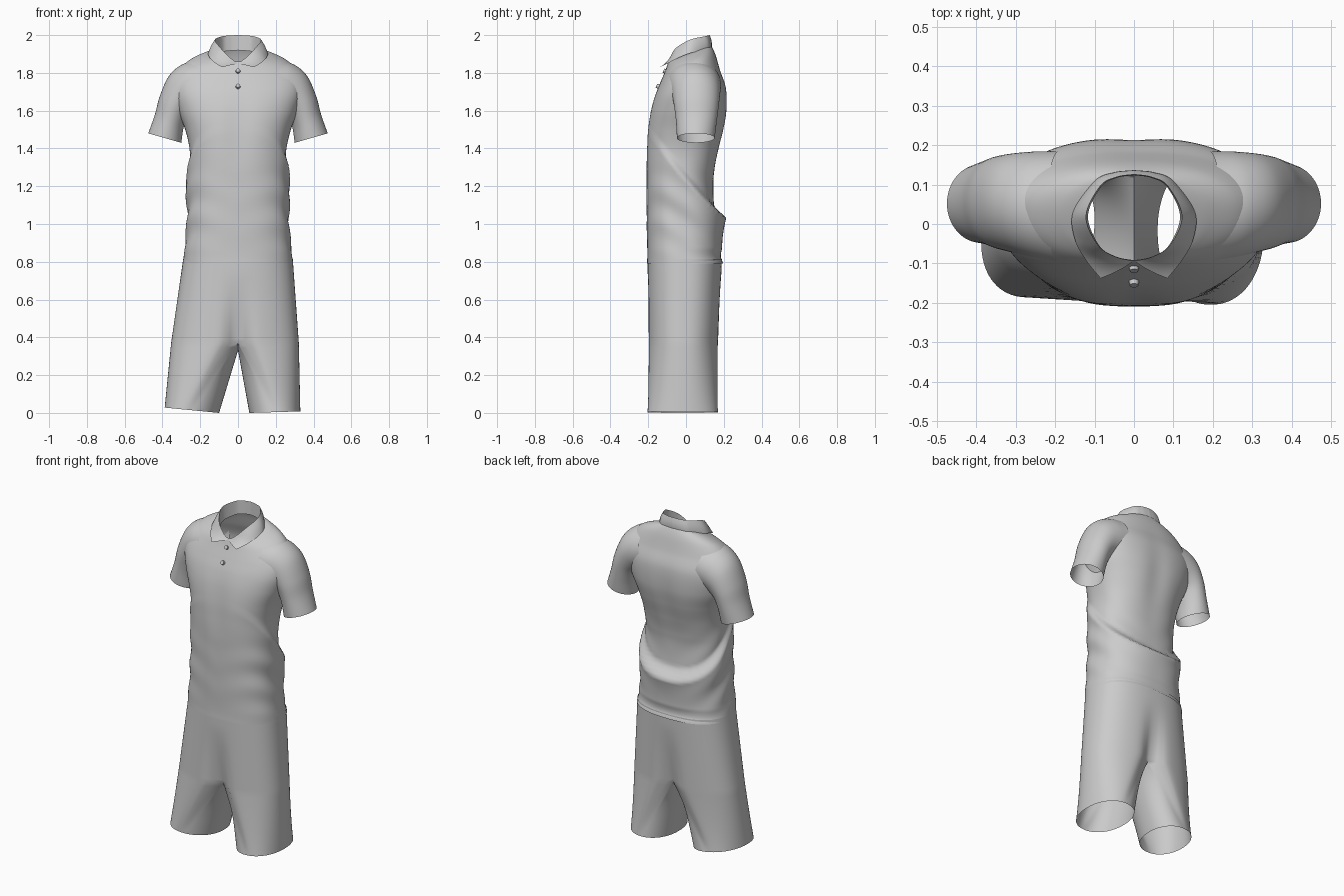
import bpy, bmesh
from math import sin, cos, pi, exp, radians
from mathutils import Vector, Matrix

cube = bpy.data.objects.get("Cube")
if cube:
    bpy.data.objects.remove(cube, do_unlink=True)

cloth = bpy.data.materials.new("light grey cloth")
cloth.use_nodes = True
GREY = (0.6, 0.6, 0.6, 1)
cloth.diffuse_color = GREY
cloth.node_tree.nodes["Principled BSDF"].inputs["Base Color"].default_value = GREY


def finish(name, bm, angle=60):
    bmesh.ops.remove_doubles(bm, verts=bm.verts, dist=0.0005)
    bmesh.ops.recalc_face_normals(bm, faces=bm.faces)
    mesh = bpy.data.meshes.new(name)
    bm.to_mesh(mesh)
    bm.free()
    mesh.materials.append(cloth)
    obj = bpy.data.objects.new(name, mesh)
    bpy.context.collection.objects.link(obj)
    bpy.ops.object.select_all(action='DESELECT')
    obj.select_set(True)
    bpy.context.view_layer.objects.active = obj
    bpy.ops.object.shade_smooth_by_angle(angle=radians(angle))


def skin(bm, rows, closed=True):
    """Join rows of points with quads."""
    grid = [[bm.verts.new(p) for p in row] for row in rows]
    count = len(rows[0])
    for a, b in zip(grid, grid[1:]):
        for i in range(count if closed else count - 1):
            j = (i + 1) % count
            bm.faces.new((a[i], a[j], b[j], b[i]))


def spline(points, steps):
    """Smooth curve through points of any dimension."""
    pts = [Vector(p) for p in points]
    pts = [2 * pts[0] - pts[1]] + pts + [2 * pts[-1] - pts[-2]]
    out = []
    for a, b, c, d in zip(pts, pts[1:], pts[2:], pts[3:]):
        for k in range(steps):
            t = k / steps
            out.append(0.5 * (2 * b + (c - a) * t + (2 * a - 5 * b + 4 * c - d) * t**2
                              + (3 * b - a - 3 * c + d) * t**3))
    return out + [pts[-2]]


def oval(a, hx, front, back, power):
    """Point on a rounded outline: x and y at angle a."""
    c, s = cos(a), sin(a)
    x = hx * abs(c) ** (2 / power) * (1 if c > 0 else -1)
    y = (back - front) / 2 * abs(s) ** (2 / power) * (1 if s > 0 else -1)
    return x, y + (front + back) / 2


def clamp(v):
    return max(0.0, min(1.0, v))


# Shirt body: height, half width, front, back, tilt, roundness
BODY = [
    (0.79, .292, -.206, .196, 0, 2.4), (0.85, .283, -.205, .168, 0, 2.4),
    (1.00, .265, -.208, .155, 0, 2.4), (1.20, .255, -.210, .145, 0, 2.4),
    (1.30, .253, -.212, .155, 0, 2.4), (1.40, .257, -.212, .178, 0, 2.4),
    (1.50, .280, -.207, .204, 0, 2.4), (1.60, .318, -.190, .219, 0, 2.4),
    (1.70, .342, -.165, .214, .1, 2.4), (1.78, .330, -.137, .182, .2, 2.3),
    (1.85, .272, -.110, .158, .3, 2.2), (1.888, .195, -.098, .140, .37, 2.1),
    (1.905, .130, -.092, .128, .4, 2)]


def body_point(a, ring):
    z, hx, front, back, tilt, power = ring
    x, y = oval(a, hx, front, back, power)
    s = sin(a)
    # bloused cloth that overhangs along a slanting fold, low at the back
    q = z - (1.225 - 1.25 * y)
    drape = clamp(1 - q / .05) if q > 0 else exp(q / .18)
    puff = (.022 + .03 * s + .008 * s * s) * drape * clamp((z - .79) / .08)
    # soft diagonal creases, strongest at the sides of the waist
    waist = exp(-((z - 1.08) / .2) ** 2) * clamp((z - .8) / .06)
    puff += .005 * waist * sin(34 * z + 26 * y - 20 * abs(x) + 3 * x) * (.15 + cos(a) ** 2)
    # shallow spine and chest hollow
    hollow = exp(-(x / .07) ** 2) * exp(-((z - 1.5) / .2) ** 2)
    y *= 1 - .05 * hollow
    return Vector((x + puff * cos(a), y + puff * s, z + tilt * (y - .02)))


bm = bmesh.new()
N = 128
skin(bm, [[body_point(2 * pi * i / N, r) for i in range(N)] for r in spline(BODY, 12)])
finish("shirt_body", bm)

# Sleeves: outer x, outer z, inner x, inner z, middle y, half depth
SLEEVE = [
    (.475, 1.48, .30, 1.43, .052, .100), (.440, 1.58, .288, 1.51, .055, .108),
    (.413, 1.68, .265, 1.57, .055, .118), (.365, 1.785, .235, 1.59, .053, .127),
    (.300, 1.842, .20, 1.60, .047, .137), (.220, 1.868, .16, 1.61, .040, .145)]


def sleeve_point(a, ring):
    ox, oz, ix, iz, my, hy = ring
    outer, inner = Vector((ox, 0, oz)), Vector((ix, 0, iz))
    p = (outer + inner) / 2 + (outer - inner) / 2 * cos(a)
    p.y = my + hy * sin(a)
    return p


for side, label in ((1, "left"), (-1, "right")):
    bm = bmesh.new()
    rows = [[sleeve_point(2 * pi * i / 64, r) for i in range(64)] for r in spline(SLEEVE, 8)]
    skin(bm, [[Vector((side * p.x, p.y, p.z)) for p in row] for row in rows])
    finish(label + "_sleeve", bm)

# Collar: inner stand, folded top edge and pointed leaf, from back to front
STAND = [(0, .124, 1.92), (.045, .117, 1.917), (.084, .094, 1.91), (.117, .02, 1.89),
         (.088, -.055, 1.86), (.045, -.083, 1.845), (0, -.092, 1.84)]
EDGE = [(0, .126, 2.0), (.045, .119, 1.998), (.086, .096, 1.993), (.122, .02, 1.975),
        (.092, -.053, 1.932), (.047, -.083, 1.885), (0, -.094, 1.85)]
LEAF = [(0, .136, 1.93), (.05, .131, 1.928), (.1, .11, 1.923), (.155, .03, 1.907),
        (.150, -.04, 1.88), (.122, -.092, 1.853), (.085, -.138, 1.83)]
stand, edge, leaf = (spline(c, 8) for c in (STAND, EDGE, LEAF))
bm = bmesh.new()
for side in (1, -1):
    rows = [stand, edge]
    for k in range(1, 7):
        t = k / 6
        row = []
        for e, l in zip(edge, leaf):
            p = e.lerp(l, t)
            out = Vector((p.x, p.y - .02, 0)).normalized()
            row.append(p + out * .005 * sin(pi * t))
        rows.append(row)
    skin(bm, [[Vector((side * p.x, p.y, p.z)) for p in row] for row in rows], closed=False)
finish("collar", bm, 70)

# Buttons on the placket
for label, y, z in (("upper", -.113, 1.81), ("lower", -.150, 1.73)):
    bm = bmesh.new()
    place = Matrix.Translation((0, y, z)) @ Matrix.Rotation(radians(63), 4, 'X')
    bmesh.ops.create_cone(bm, cap_ends=True, segments=20, radius1=.013, radius2=.011,
                          depth=.014, matrix=place)
    finish(label + "_button", bm, 30)

# Shorts: hips split into two open legs at the crotch
CROTCH, WAIST, HALF = .37, .815, 40


def hip_point(a, z, side, flare):
    t = (z - CROTCH) / (WAIST - CROTCH)
    x, y = oval(a, flare + (.29 - flare) * t, -.203, .175 + .015 * t, 2.4)
    groove = .3 * clamp(1 - t / .85) ** 1.5 * exp(-(x / .055) ** 2)
    return Vector((side * x, y * (1 - groove), z))


# side, hip flare, hem outer and inner x, hem front and back, hem lift, hem twist
LEGS = [(1, .322, .33, .06, -.205, .17, .008, 0),
        (-1, .354, .388, .10, -.183, .148, .028, -.19)]
bm = bmesh.new()
for side, flare, hem_out, hem_in, front, back, lift, twist in LEGS:
    angles = [-pi / 2 + pi * i / HALF for i in range(HALF + 1)]
    heights = [CROTCH + (WAIST - CROTCH) * k / 20 for k in range(21)]
    skin(bm, [[hip_point(a, z, side, flare) for a in angles] for z in heights], closed=False)
    # top of the leg: outer half plus the seam between the legs
    top = [hip_point(a, CROTCH, side, flare) for a in angles]
    for k in range(1, HALF):
        p = top[HALF].lerp(top[0], k / HALF)
        top.append(p - Vector((0, 0, .04 * sin(pi * k / HALF))))
    hem = []
    for i in range(2 * HALF):
        x, y = oval(-pi / 2 + pi * i / HALF, (hem_out - hem_in) / 2, front, back, 2.15)
        y += twist * x
        x += (hem_out + hem_in) / 2
        hem.append(Vector((side * x, y, lift * (x - hem_in) / (hem_out - hem_in))))
    skin(bm, [[p.lerp(h, k / 16) for p, h in zip(top, hem)] for k in range(17)])
finish("shorts", bm, 80)
